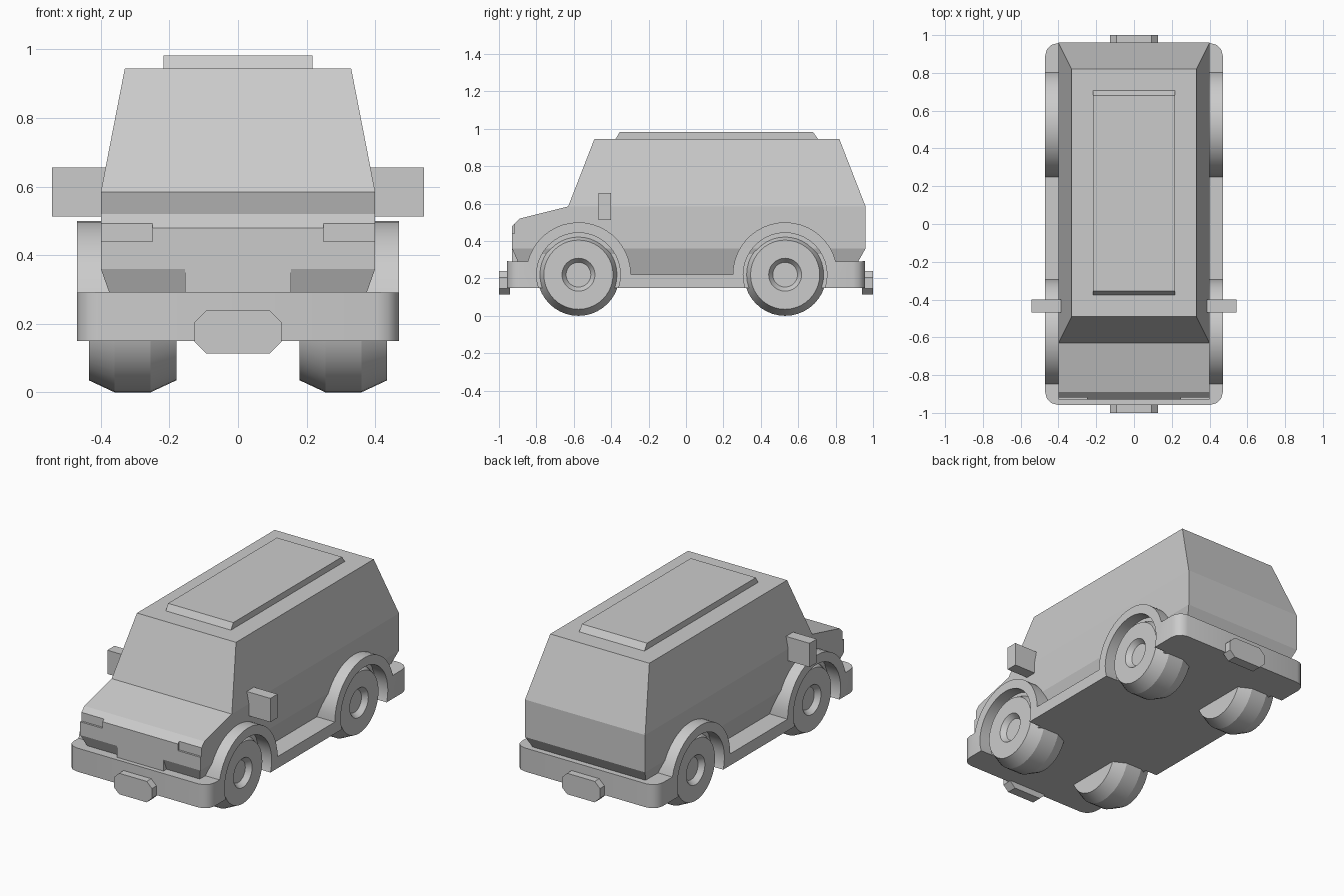
import bpy, bmesh
from math import sin, cos, pi, radians, sqrt

if "Cube" in bpy.data.objects:
    bpy.data.objects.remove(bpy.data.objects["Cube"])

AXLES = (-0.575, 0.53)
WZ = 0.22


def finish(name, bm, smooth=None):
    bmesh.ops.recalc_face_normals(bm, faces=bm.faces)
    me = bpy.data.meshes.new(name)
    bm.to_mesh(me)
    bm.free()
    ob = bpy.data.objects.new(name, me)
    bpy.context.collection.objects.link(ob)
    if smooth:
        shade(ob, smooth)
    return ob


def shade(ob, angle):
    bpy.ops.object.select_all(action='DESELECT')
    ob.select_set(True)
    bpy.context.view_layer.objects.active = ob
    bpy.ops.object.shade_smooth_by_angle(angle=radians(angle))


def prism(pts, caps=None):
    """Side profile of (y, z, half width), mirrored across x = 0."""
    bm = bmesh.new()
    n = len(pts)
    right = [bm.verts.new((w, y, z)) for y, z, w in pts]
    left = [bm.verts.new((-w, y, z)) for y, z, w in pts]
    for i in range(n):
        j = (i + 1) % n
        bm.faces.new((right[i], right[j], left[j], left[i]))
    for cap in caps or [range(n)]:
        bm.faces.new([right[i] for i in cap])
        bm.faces.new([left[i] for i in cap])
    return bm


def box(name, x0, x1, y0, y1, z0, z1):
    bm = bmesh.new()
    bmesh.ops.create_cube(bm, size=1)
    for v in bm.verts:
        v.co = ((x0 + x1) / 2 + v.co.x * (x1 - x0), (y0 + y1) / 2 + v.co.y * (y1 - y0),
                (z0 + z1) / 2 + v.co.z * (z1 - z0))
    return finish(name, bm)


def lathe(name, profile, y, side, segs=40, smooth=None):
    """Revolve (x, radius) points around a wheel axle."""
    bm = bmesh.new()
    rings = [[bm.verts.new((side * x, y + r * cos(2 * pi * i / segs), WZ + r * sin(2 * pi * i / segs)))
              for i in range(segs)] for x, r in profile]
    for a, b in zip(rings, rings[1:]):
        for i in range(segs):
            j = (i + 1) % segs
            bm.faces.new((a[i], a[j], b[j], b[i]))
    bm.faces.new(rings[0])
    bm.faces.new(rings[-1])
    return finish(name, bm, smooth)


def cut(ob, cutter):
    cutter.hide_render = True
    mod = ob.modifiers.new("cut", 'BOOLEAN')
    mod.operation, mod.solver, mod.object = 'DIFFERENCE', 'EXACT', cutter
    bpy.context.view_layer.objects.active = ob
    bpy.ops.object.modifier_apply(modifier=mod.name)
    bpy.data.objects.remove(cutter)


# Body shell: tucked underside, straight waist, tapered cabin
body = finish("body", prism(
    [(-0.86, 0.20, 0.343), (-0.93, 0.36, 0.40), (-0.93, 0.48, 0.40), (-0.89, 0.52, 0.40),
     (-0.63, 0.585, 0.40), (-0.49, 0.945, 0.33), (0.82, 0.945, 0.33), (0.96, 0.585, 0.40),
     (0.96, 0.36, 0.40), (0.87, 0.20, 0.343)],
    [(0, 1, 8, 9), (1, 2, 3, 4, 7, 8), (4, 5, 6, 7)]))

# Shallow headlight recesses at the front corners
for s in (-1, 1):
    xs = sorted((s * 0.25, s * 0.45))
    cut(body, box("headlight_cutter", *xs, -1.0, -0.918, 0.44, 0.518))

# Lower grille filling the middle of the tucked nose
box("lower_grille", -0.155, 0.155, -0.93, -0.84, 0.25, 0.362)

# Raised roof panel
finish("roof_panel", prism([(-0.38, 0.94, 0.217), (-0.355, 0.982, 0.217),
                            (0.68, 0.982, 0.217), (0.71, 0.94, 0.217)]))

# Chassis: bumpers, sills and round wheel arches in one profile
R, W = 0.28, 0.47
dy = sqrt(R * R - 0.07 ** 2)
a0 = math_a = radians(14.5)
prof = [(-0.957, 0.15), (-0.957, 0.292)]
for y, start, end in ((AXLES[0], pi - a0, 0), (AXLES[1], pi, a0)):
    prof += [(y + R * cos(start + (end - start) * i / 20), WZ + R * sin(start + (end - start) * i / 20))
             for i in range(21)]
prof += [(0.957, 0.292), (0.957, 0.15)]
bm = prism([(y, z, W) for y, z in prof])
corners = [e for e in bm.edges if all(abs(v.co.y) > 0.95 for v in e.verts)
           and abs(e.verts[0].co.z - e.verts[1].co.z) > 0.1]
bmesh.ops.bevel(bm, geom=corners, offset=0.065, segments=3, profile=0.5, affect='EDGES')
chassis = finish("chassis", bm)
for y in AXLES:
    for s in (-1, 1):
        cut(chassis, lathe("arch_cutter", [(0.39, 0.224), (0.6, 0.224)], y, s))
shade(chassis, 35)

# Wheels with chamfered tread and dished hub
TYRE = [(0.18, 0.185), (0.255, 0.22), (0.36, 0.22), (0.435, 0.185),
        (0.435, 0.088), (0.405, 0.066)]
for y, end in zip(AXLES, ("front", "rear")):
    for s, side in ((-1, "left"), (1, "right")):
        lathe(f"{end}_{side}_wheel", TYRE, y, s, smooth=20)

# Side mirrors
for s, side in ((-1, "left"), (1, "right")):
    box(f"{side}_mirror", *sorted((s * 0.38, s * 0.543)), -0.468, -0.4, 0.513, 0.656)

# Chamfered plates on both bumpers
for s, end in ((-1, "front"), (1, "rear")):
    bm = bmesh.new()
    outline = [(-0.127, 0.147), (-0.092, 0.113), (0.092, 0.113), (0.127, 0.147),
               (0.127, 0.205), (0.092, 0.239), (-0.092, 0.239), (-0.127, 0.205)]
    face = bm.faces.new([bm.verts.new((x, s * 0.94, z)) for x, z in outline])
    ext = bmesh.ops.extrude_face_region(bm, geom=[face], use_keep_orig=True)
    for v in ext["geom"]:
        if isinstance(v, bmesh.types.BMVert):
            v.co.y = s
    finish(f"{end}_bumper_plate", bm)
